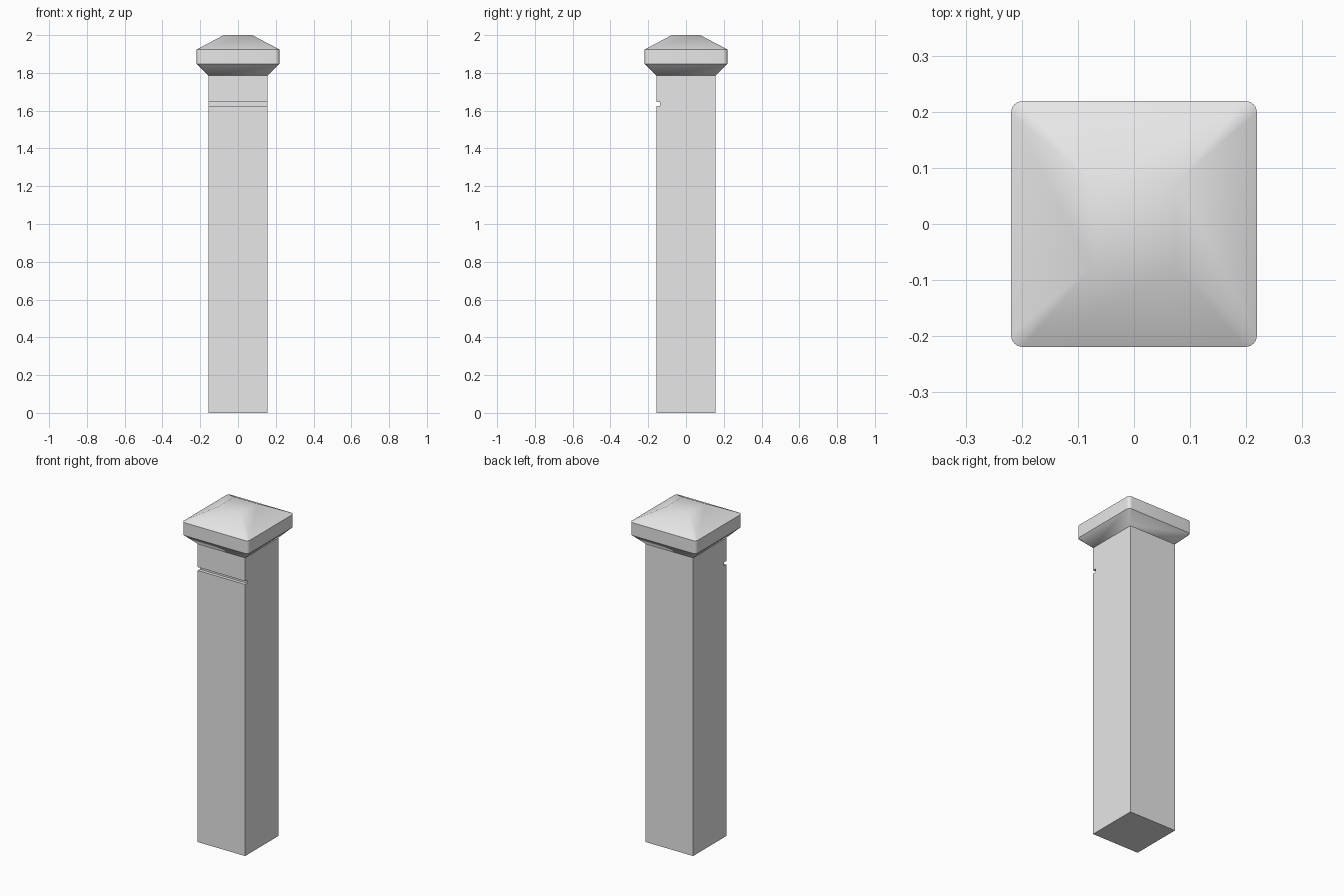
import bpy, bmesh, math

cube = bpy.data.objects.get("Cube")
if cube:
    bpy.data.objects.remove(cube, do_unlink=True)

grey = bpy.data.materials.new("light_grey")
grey.use_nodes = True
colour = (0.8, 0.8, 0.8, 1)
grey.diffuse_color = colour
grey.node_tree.nodes["Principled BSDF"].inputs["Base Color"].default_value = colour


def finish(name, bm):
    bmesh.ops.remove_doubles(bm, verts=bm.verts, dist=0.0001)
    bmesh.ops.recalc_face_normals(bm, faces=bm.faces)
    mesh = bpy.data.meshes.new(name)
    bm.to_mesh(mesh)
    bm.free()
    mesh.materials.append(grey)
    obj = bpy.data.objects.new(name, mesh)
    bpy.context.collection.objects.link(obj)
    return obj


def rounded_square(bm, half, z, radius, steps=6):
    """Ring of vertices around a square with rounded corners."""
    ring = []
    for corner in range(4):
        mid = math.radians(45 + 90 * corner)
        cx = math.copysign(half - radius, math.cos(mid))
        cy = math.copysign(half - radius, math.sin(mid))
        for i in range(steps + 1):
            a = math.radians(90 * (corner + i / steps))
            ring.append(bm.verts.new((cx + radius * math.cos(a), cy + radius * math.sin(a), z)))
    return ring


HALF, NECK = 0.157, 1.785

# Post: side profile with the front groove, extruded across x
profile = [(-HALF, 0), (HALF, 0), (HALF, NECK), (-HALF, NECK),
           (-HALF, 1.646), (-0.137, 1.646), (-0.137, 1.626), (-HALF, 1.626)]
bm = bmesh.new()
side = bm.faces.new([bm.verts.new((-HALF, y, z)) for y, z in profile])
extruded = bmesh.ops.extrude_face_region(bm, geom=[side])["geom"]
bmesh.ops.translate(bm, vec=(2 * HALF, 0, 0),
                    verts=[v for v in extruded if isinstance(v, bmesh.types.BMVert)])
finish("post", bm)

# Cap: flared underside, rounded rim and low pyramid top
bm = bmesh.new()
rings = [rounded_square(bm, *level) for level in
         [(HALF, NECK, 0), (0.219, 1.847, 0.02), (0.219, 1.924, 0.02), (0.075, 2.0, 0)]]
for low, high in zip(rings, rings[1:]):
    for i in range(len(low)):
        j = (i + 1) % len(low)
        bm.faces.new((low[i], low[j], high[j], high[i]))
bm.faces.new(rings[0][::-1])
bm.faces.new(rings[-1])
bmesh.ops.dissolve_degenerate(bm, dist=0.0001, edges=bm.edges)
cap = finish("cap", bm)

bpy.ops.object.select_all(action="DESELECT")
cap.select_set(True)
bpy.context.view_layer.objects.active = cap
bpy.ops.object.shade_smooth_by_angle(angle=math.radians(30))
